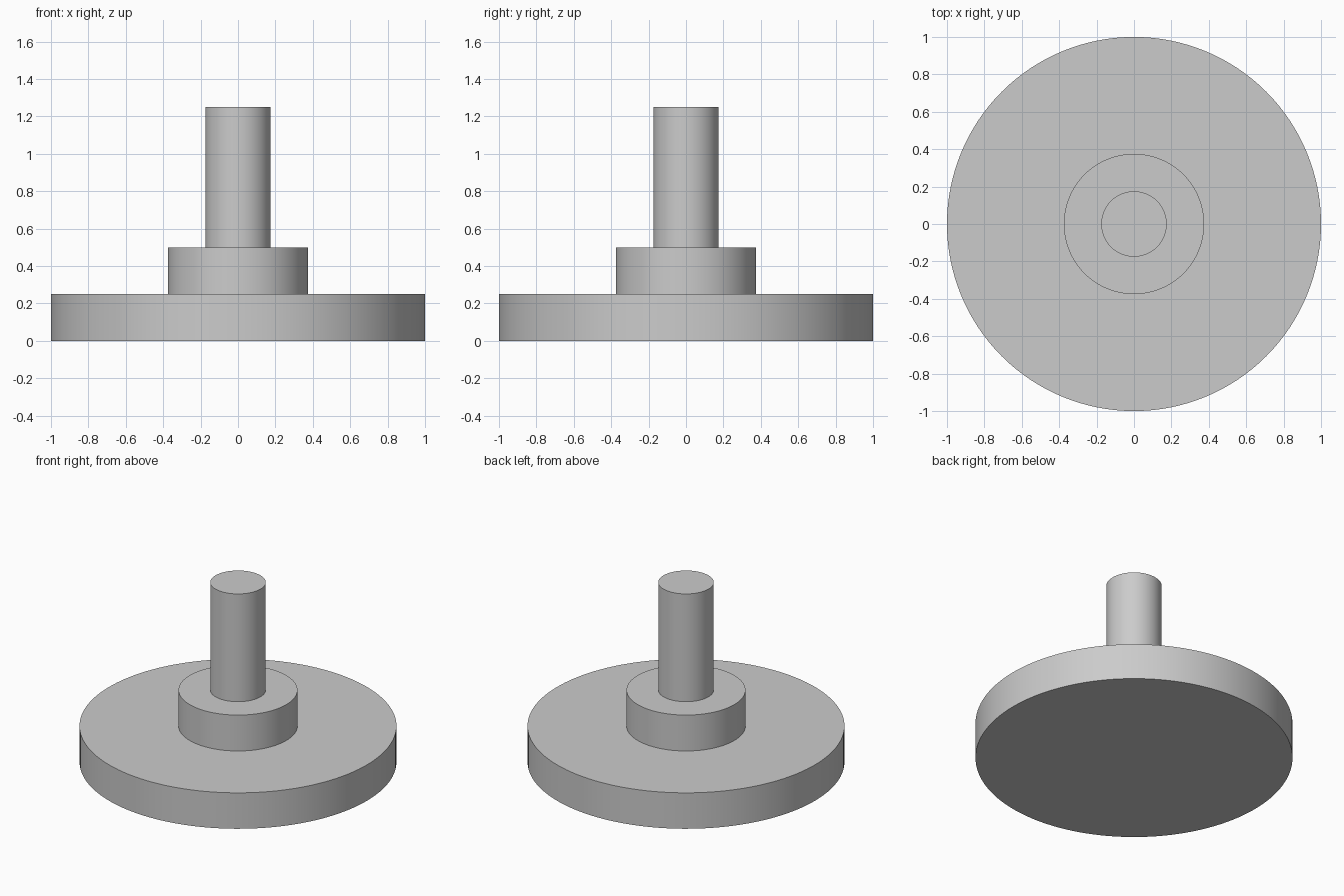
import bpy, bmesh
from math import cos, sin, tau, radians

cube = bpy.data.objects.get("Cube")
if cube:
    bpy.data.objects.remove(cube, do_unlink=True)

SEGMENTS = 128

# Single plain metal colour
GREY = (0.6, 0.6, 0.6, 1)
mat = bpy.data.materials.new("plain_grey")
mat.use_nodes = True
mat.diffuse_color = GREY
mat.node_tree.nodes["Principled BSDF"].inputs["Base Color"].default_value = GREY


def turned_solid(name, profile):
    """Closed solid of revolution from (radius, height) points, bottom to top."""
    bm = bmesh.new()
    angles = [tau * i / SEGMENTS for i in range(SEGMENTS)]
    rings = [[bm.verts.new((r * cos(a), r * sin(a), z)) for a in angles]
             for r, z in profile]
    for low, high in zip(rings, rings[1:]):
        for i in range(SEGMENTS):
            j = (i + 1) % SEGMENTS
            bm.faces.new((low[i], low[j], high[j], high[i]))
    bm.faces.new(rings[0][::-1])
    bm.faces.new(rings[-1])
    mesh = bpy.data.meshes.new(name)
    bm.to_mesh(mesh)
    bm.free()
    mesh.materials.append(mat)
    obj = bpy.data.objects.new(name, mesh)
    bpy.context.collection.objects.link(obj)
    bpy.ops.object.select_all(action="DESELECT")
    obj.select_set(True)
    bpy.context.view_layer.objects.active = obj
    bpy.ops.object.shade_smooth_by_angle(angle=radians(30))
    return obj


# Wide base disc, stepped hub and upright shaft turned as one piece
turned_solid("flanged_shaft", [
    (1, 0), (1, 0.25),              # base disc
    (0.375, 0.25), (0.375, 0.5),    # hub
    (0.175, 0.5), (0.175, 1.25),    # shaft
])
